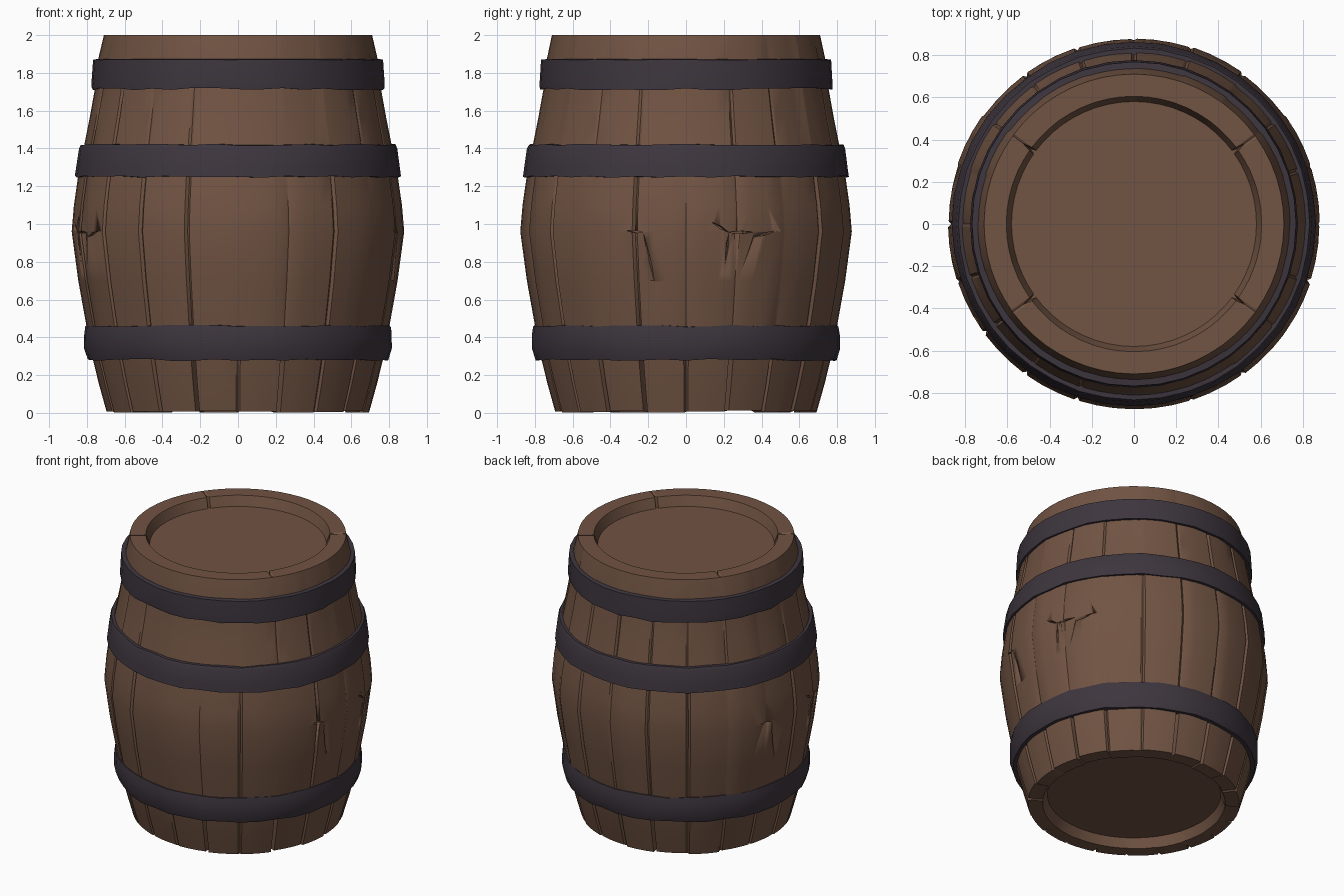
import bpy, bmesh, math, random
from mathutils import Vector

if "Cube" in bpy.data.objects:
    bpy.data.objects.remove(bpy.data.objects["Cube"])

random.seed(4)
STAVES = 20
STEP = 2 * math.pi / STAVES


def material(name, rgb):
    m = bpy.data.materials.new(name)
    m.diffuse_color = (*rgb, 1)
    m.use_nodes = True
    m.node_tree.nodes["Principled BSDF"].inputs["Base Color"].default_value = m.diffuse_color
    return m


wood = material("brown wood", (0.165, 0.088, 0.056))
iron = material("dark iron", (0.047, 0.036, 0.048))


def polar(r, a, z):
    # angle 0 faces the front (-y)
    return Vector((r * math.sin(a), -r * math.cos(a), z))


def finish(bm, name, mat, angle=28):
    bmesh.ops.recalc_face_normals(bm, faces=bm.faces)
    me = bpy.data.meshes.new(name)
    bm.to_mesh(me)
    bm.free()
    ob = bpy.data.objects.new(name, me)
    bpy.context.collection.objects.link(ob)
    me.materials.append(mat)
    bpy.ops.object.select_all(action='DESELECT')
    ob.select_set(True)
    bpy.context.view_layer.objects.active = ob
    bpy.ops.object.shade_smooth_by_angle(angle=math.radians(angle))
    return ob


def skin(bm, rings, closed=False):
    # bridge consecutive rings of vertices with quads
    n = len(rings[0])
    pairs = list(zip(rings, rings[1:] + rings[:1])) if closed else list(zip(rings, rings[1:]))
    for lo, hi in pairs:
        for i in range(n):
            j = (i + 1) % n
            bm.faces.new((lo[i], lo[j], hi[j], hi[i]))


# Staved body: profile (radius, z) from the bottom head to the top head
profile = [(0.57, 0.07), (0.60, 0.004), (0.695, 0.004), (0.735, 0.15), (0.772, 0.30),
           (0.80, 0.45), (0.845, 0.70), (0.88, 0.96), (0.868, 1.10), (0.845, 1.26),
           (0.815, 1.41), (0.785, 1.56), (0.758, 1.71), (0.74, 1.87),
           (0.71, 2.0), (0.605, 2.0), (0.58, 1.93)]
columns = []            # (angle, joint index or None, stave index)
for s in range(STAVES):
    for f, joint in ((0, True), (0.05, False), (0.35, False), (0.65, False), (0.95, False)):
        columns.append(((s + f) * STEP, s if joint else None, s))
depth_low = [random.choice((0.012, 0.02, 0.045)) for _ in range(STAVES)]
depth_mid = [random.choice((0.0, 0.006, 0.014)) for _ in range(STAVES)]
depth_top = [random.choice((0.0, 0.006, 0.012)) for _ in range(STAVES)]
for s in (1, 4, 6, 9, 11, 14, 16, 19):
    depth_low[s] = 0.05                      # wide gaps near the foot
for s in (2, 18, 8, 12):
    depth_mid[s] = 0.014
lift = [random.uniform(-0.004, 0.010) for _ in range(STAVES)]
bulge = [random.uniform(-0.004, 0.003) for _ in range(STAVES)]

bm = bmesh.new()
rings = []
for k, (r, z) in enumerate(profile):
    ring = []
    for a, joint, s in columns:
        rr, zz = r, z
        if 2 <= k <= 13:
            rr += bulge[s]
        if k in (1, 2):
            zz = max(0, z + lift[s])         # uneven stave feet
        if joint is not None:
            if 2 <= k <= 4:
                rr -= depth_low[s]
            elif 5 <= k <= 9:
                rr -= depth_mid[s]
            elif 10 <= k <= 12:
                rr -= depth_top[s]
            if k == 15 and s in (3, 7, 13, 17):
                rr, zz = 0.65, 1.99          # four splits in the top rim
            if k == 16 and s in (3, 7, 13, 17):
                rr = 0.61
        ring.append(bm.verts.new(polar(rr, a, zz)))
    rings.append(ring)
skin(bm, rings)
bm.faces.new(rings[0])
bm.faces.new(rings[-1])
body = finish(bm, "staved_body", wood)

# Cracks: thin wedges cut into the belly, (angle, z) to (angle, z)
cracks = [((-15, 0.955), (-11, 0.66)), ((-21, 0.965), (-15, 0.955)), ((9, 1.01), (15, 0.955)),
          ((15, 0.955), (14, 0.78)), ((15, 0.955), (24, 0.957)), ((24, 0.93), (33, 0.965))]
bm = bmesh.new()
for side in (90, 270):
    for (a0, z0), (a1, z1) in cracks:
        p, q = Vector((math.radians(a0 + side), z0)), Vector((math.radians(a1 + side), z1))
        d = (q - p).normalized() * 0.007
        w = Vector((-d.y, d.x))
        mid = (p + q) / 2
        outline = (p, mid + w, q, mid - w)
        inner = [bm.verts.new(polar(0.84, c.x, c.y)) for c in outline]
        outer = [bm.verts.new(polar(0.95, c.x, c.y)) for c in outline]
        skin(bm, [inner, outer])
        bm.faces.new(inner)
        bm.faces.new(outer)
cutter = finish(bm, "crack_cutter", wood)
cutter.hide_render = True
mod = body.modifiers.new("cracks", 'BOOLEAN')
mod.operation, mod.object, mod.solver = 'DIFFERENCE', cutter, 'EXACT'
mod.use_self = True
bpy.context.view_layer.objects.active = body
bpy.ops.object.modifier_apply(modifier=mod.name)
bpy.data.objects.remove(cutter)


# Iron hoops with slightly hammered edges
def hoop(name, outline, sides=40):
    bm = bmesh.new()
    rings = []
    for r, z, wobble in outline:
        rings.append([bm.verts.new(polar(r + random.uniform(-wobble, wobble) * 0.4,
                                         i * 2 * math.pi / sides,
                                         z + random.uniform(-wobble, wobble)))
                      for i in range(sides)])
    skin(bm, rings, closed=True)
    finish(bm, name, iron, 35)


hoop("lower_hoop", [(0.74, 0.285, 0.003), (0.795, 0.28, 0.006), (0.815, 0.34, 0.004),
                    (0.815, 0.42, 0.004), (0.808, 0.46, 0.006), (0.77, 0.462, 0.003)])
hoop("upper_middle_hoop", [(0.81, 1.25, 0.003), (0.862, 1.25, 0.005), (0.856, 1.30, 0.003),
                           (0.842, 1.40, 0.003), (0.832, 1.42, 0.005), (0.78, 1.42, 0.003)])
hoop("top_hoop", [(0.72, 1.72, 0.003), (0.775, 1.715, 0.007), (0.776, 1.74, 0.003),
                  (0.768, 1.87, 0.002), (0.72, 1.875, 0.002)])
